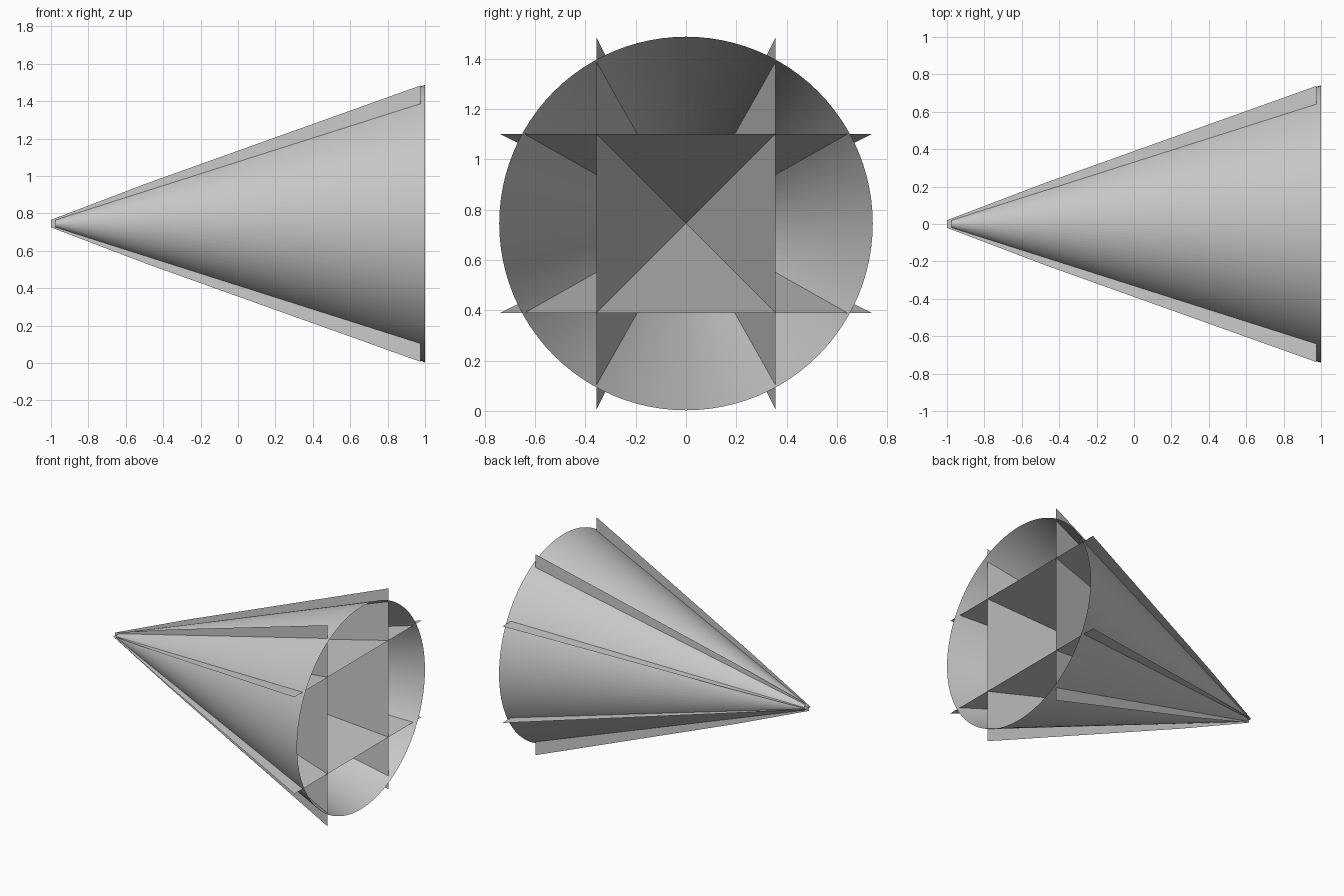
import bpy, bmesh, math
from mathutils import Matrix, Vector

cube = bpy.data.objects.get("Cube")
if cube:
    bpy.data.objects.remove(cube, do_unlink=True)

AXIS_Z = 0.745           # height of the cone's centre line
TIP_X, END_X = -1.0, 0.975
SPREAD = 0.355           # distance of each plate from the axis at the wide end

grey = bpy.data.materials.new("light_grey")
grey.use_nodes = True
colour = (0.58, 0.58, 0.58, 1)
grey.diffuse_color = colour
grey.node_tree.nodes["Principled BSDF"].inputs["Base Color"].default_value = colour


def add_object(name, bm):
    mesh = bpy.data.meshes.new(name)
    bm.to_mesh(mesh)
    bm.free()
    mesh.materials.append(grey)
    obj = bpy.data.objects.new(name, mesh)
    obj.location.z = AXIS_Z
    bpy.context.collection.objects.link(obj)
    return obj


# Open cone shell lying along x, wide end to the left
bm = bmesh.new()
bmesh.ops.create_cone(bm, cap_ends=False, segments=96, radius1=0.02, radius2=0.742,
                      depth=1.975, matrix=Matrix.Translation((0.0125, 0, 0))
                      @ Matrix.Rotation(math.pi / 2, 4, 'Y'))
for face in bm.faces:
    face.smooth = True
add_object("cone_shell", bm)

# Four flat plates fanning out from the tip, crossing through the shell
profile = [(TIP_X, 0.02), (-0.48, 0.218), (END_X, 0.738)]
names = ["upper_plate", "right_plate", "lower_plate", "left_plate"]
for i, name in enumerate(names):
    bm = bmesh.new()
    turn = Matrix.Rotation(i * math.pi / 2, 3, 'X')
    outline = profile + [(x, -w) for x, w in reversed(profile)]
    points = [Vector((x, w, SPREAD * (x - TIP_X) / (END_X - TIP_X))) for x, w in outline]
    bm.faces.new([bm.verts.new(turn @ p) for p in points])
    add_object(name, bm)
